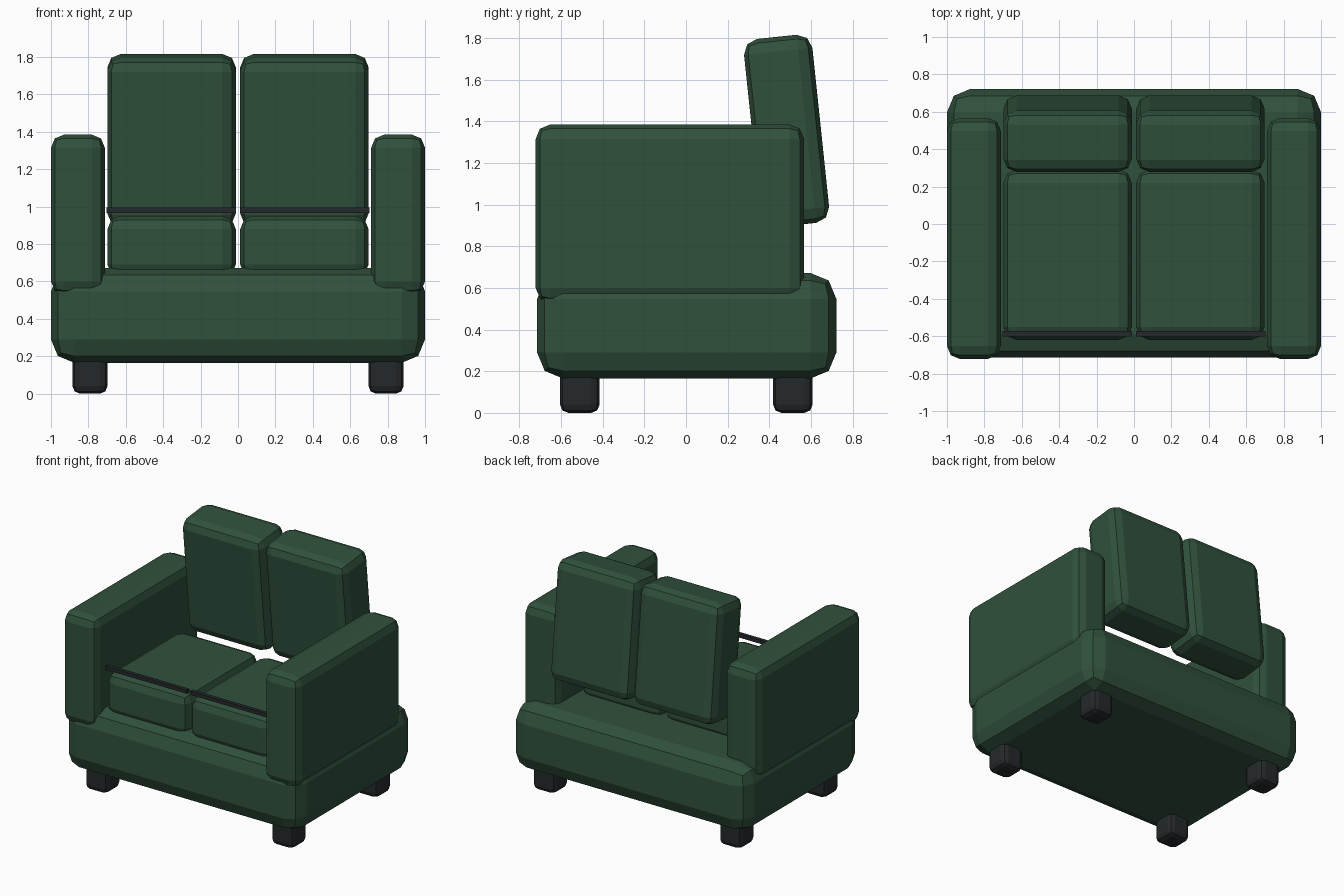
import bpy, bmesh, math
from mathutils import Matrix

if "Cube" in bpy.data.objects:
    bpy.data.objects.remove(bpy.data.objects["Cube"])


def material(name, rgb):
    m = bpy.data.materials.new(name)
    m.diffuse_color = (*rgb, 1)
    m.use_nodes = True
    m.node_tree.nodes["Principled BSDF"].inputs["Base Color"].default_value = m.diffuse_color
    return m


FABRIC = material("green_fabric", (0.03, 0.082, 0.046))
DARK = material("dark_trim", (0.018, 0.022, 0.024))


def block(name, lo, hi, bevel, mat, tilt=0.0):
    """Softened box between two corners, optionally tilted about x."""
    size = [b - a for a, b in zip(lo, hi)]
    bm = bmesh.new()
    bmesh.ops.create_cube(bm, size=1, matrix=Matrix.Diagonal((*size, 1)))
    if bevel:
        bmesh.ops.bevel(bm, geom=bm.edges[:], offset=bevel, segments=2,
                        profile=0.5, affect='EDGES')
    mesh = bpy.data.meshes.new(name)
    bm.to_mesh(mesh)
    bm.free()
    mesh.materials.append(mat)
    ob = bpy.data.objects.new(name, mesh)
    ob.location = [(a + b) / 2 for a, b in zip(lo, hi)]
    ob.rotation_euler.x = tilt
    bpy.context.collection.objects.link(ob)
    return ob


def sided(name, x0, x1, y, z, bevel, mat, tilt=0.0):
    """Left and right copies of a block."""
    for side, (a, b) in (("left", (-x1, -x0)), ("right", (x0, x1))):
        block(f"{side}_{name}", (a, y[0], z[0]), (b, y[1], z[1]), bevel, mat, tilt)


# Base frame
block("base", (-1, -0.715, 0.165), (1, 0.722, 0.672), 0.125, FABRIC)

# Armrests
sided("armrest", 0.712, 1.0, (-0.722, 0.567), (0.53, 1.385), 0.07, FABRIC)

# Seat cushions, and the backrest cushions leaning forward
sided("seat_cushion", 0.012, 0.698, (-0.62, 0.29), (0.62, 0.95), 0.07, FABRIC)
sided("back_cushion", 0.012, 0.698, (0.318, 0.648), (0.9, 1.808), 0.07, FABRIC,
      math.radians(6))

# Thin trim bars above the front of the seat
sided("trim_bar", 0.012, 0.703, (-0.602, -0.573), (0.966, 0.994), 0, DARK)

# Feet
sided("front_foot", 0.698, 0.885, (-0.605, -0.415), (0, 0.22), 0.04, DARK)
sided("back_foot", 0.698, 0.885, (0.418, 0.608), (0, 0.22), 0.04, DARK)
